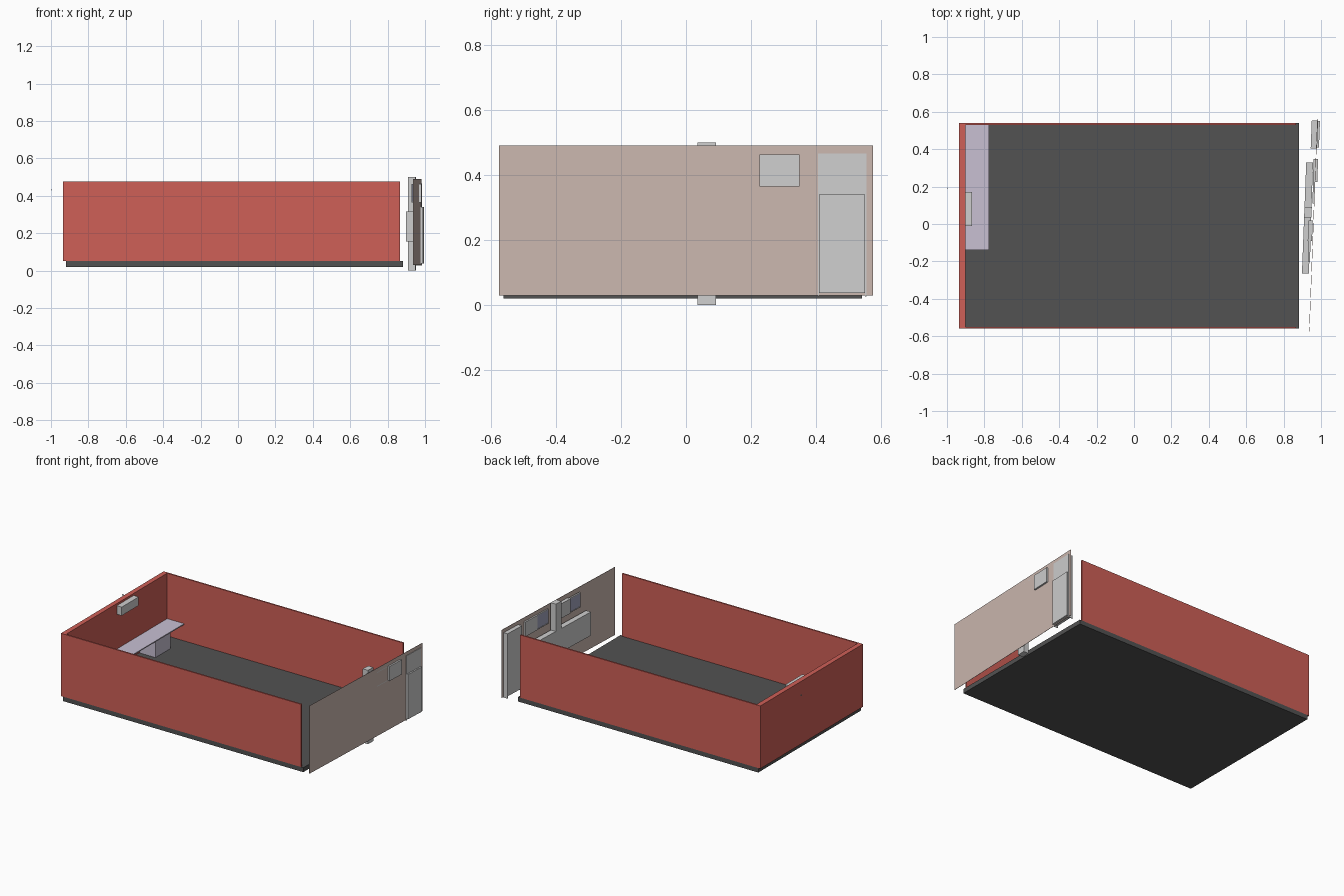
import bpy, bmesh

if "Cube" in bpy.data.objects:
    bpy.data.objects.remove(bpy.data.objects["Cube"])


def mat(name, rgb):
    m = bpy.data.materials.new(name)
    m.diffuse_color = (*rgb, 1)
    m.use_nodes = True
    m.node_tree.nodes["Principled BSDF"].inputs["Base Color"].default_value = m.diffuse_color
    return m


RED = mat("brick red", (0.62, 0.115, 0.095))
DARK = mat("dark grey", (0.085, 0.085, 0.085))
GREY = mat("light grey", (0.62, 0.62, 0.62))
BEIGE = mat("pale beige", (0.60, 0.475, 0.43))
LILAC = mat("pale lilac", (0.58, 0.53, 0.65))
GLASS = mat("blue grey glass", (0.36, 0.37, 0.50))

SLOPE = 0.0385  # the loose end wall stands slightly askew


def box(name, x, y, z, m, skew=False):
    """Box from (min, max) pairs; with skew, x is the offset from the end wall."""
    me = bpy.data.meshes.new(name)
    bm = bmesh.new()
    bmesh.ops.create_cube(bm, size=1)
    for v in bm.verts:
        p = [r[1] if c > 0 else r[0] for c, r in zip(v.co, (x, y, z))]
        if skew:
            p[0] += 0.937 + SLOPE * (p[1] + 0.575)
        v.co = p
    bm.to_mesh(me)
    bm.free()
    me.materials.append(m)
    ob = bpy.data.objects.new(name, me)
    bpy.context.collection.objects.link(ob)
    return ob


# Floor slab and the three fixed walls
box("floor", (-0.92, 0.882), (-0.56, 0.54), (0.02, 0.05), DARK)
box("left_wall", (-0.935, -0.902), (-0.56, 0.54), (0.05, 0.475), RED)
box("front_wall", (-0.91, 0.865), (-0.56, -0.55), (0.05, 0.475), RED)
box("back_wall", (-0.91, 0.865), (0.53, 0.54), (0.05, 0.475), RED)

# Desk with pedestals along the left wall
box("desk_top", (-0.902, -0.775), (-0.14, 0.53), (0.16, 0.167), LILAC)
for i, y in enumerate(((0.23, 0.39), (-0.14, -0.02))):
    box(f"desk_pedestal_{i}", (-0.895, -0.78), y, (0.05, 0.16), LILAC)

# Wall-mounted air unit and the small pipe end outside
box("air_unit", (-0.902, -0.865), (-0.01, 0.172), (0.403, 0.461), GREY)
box("pipe_end", (-1.0, -0.996), (0.188, 0.196), (0.428, 0.436), GREY)

# Detached thin end wall
box("end_wall", (-0.001, 0.001), (-0.575, 0.575), (0.03, 0.49), BEIGE, True)

# Door leaf, transom and jambs
box("door", (-0.025, 0.014), (0.408, 0.55), (0.037, 0.34), GREY, True)
box("door_transom", (-0.03, 0.004), (0.408, 0.552), (0.34, 0.465), GREY, True)
for i, y in enumerate(((0.405, 0.409), (0.55, 0.554))):
    box(f"door_jamb_{i}", (-0.03, 0.004), y, (0.026, 0.465), GREY, True)

# Row of windows: solid frames and glass panes
box("window_frame_outer", (-0.012, 0.012), (0.225, 0.348), (0.364, 0.463), GREY, True)
box("window_frame_inner", (-0.027, -0.004), (-0.09, 0.02), (0.364, 0.463), GREY, True)
for i, (y, d) in enumerate((((0.11, 0.225), -0.008), ((-0.2, -0.09), -0.02))):
    box(f"window_pane_{i}", (d, d + 0.007), y, (0.368, 0.46), GLASS, True)
    for z in (0.364, 0.458):
        box(f"window_rail_{i}", (d - 0.002, d + 0.009), y, (z, z + 0.005), GREY, True)

# Pillar and long cabinet on the inside
box("pillar", (-0.051, -0.012), (0.036, 0.092), (0.0, 0.5), GREY, True)
box("long_cabinet", (-0.051, -0.014), (-0.265, 0.33), (0.155, 0.315), GREY, True)
